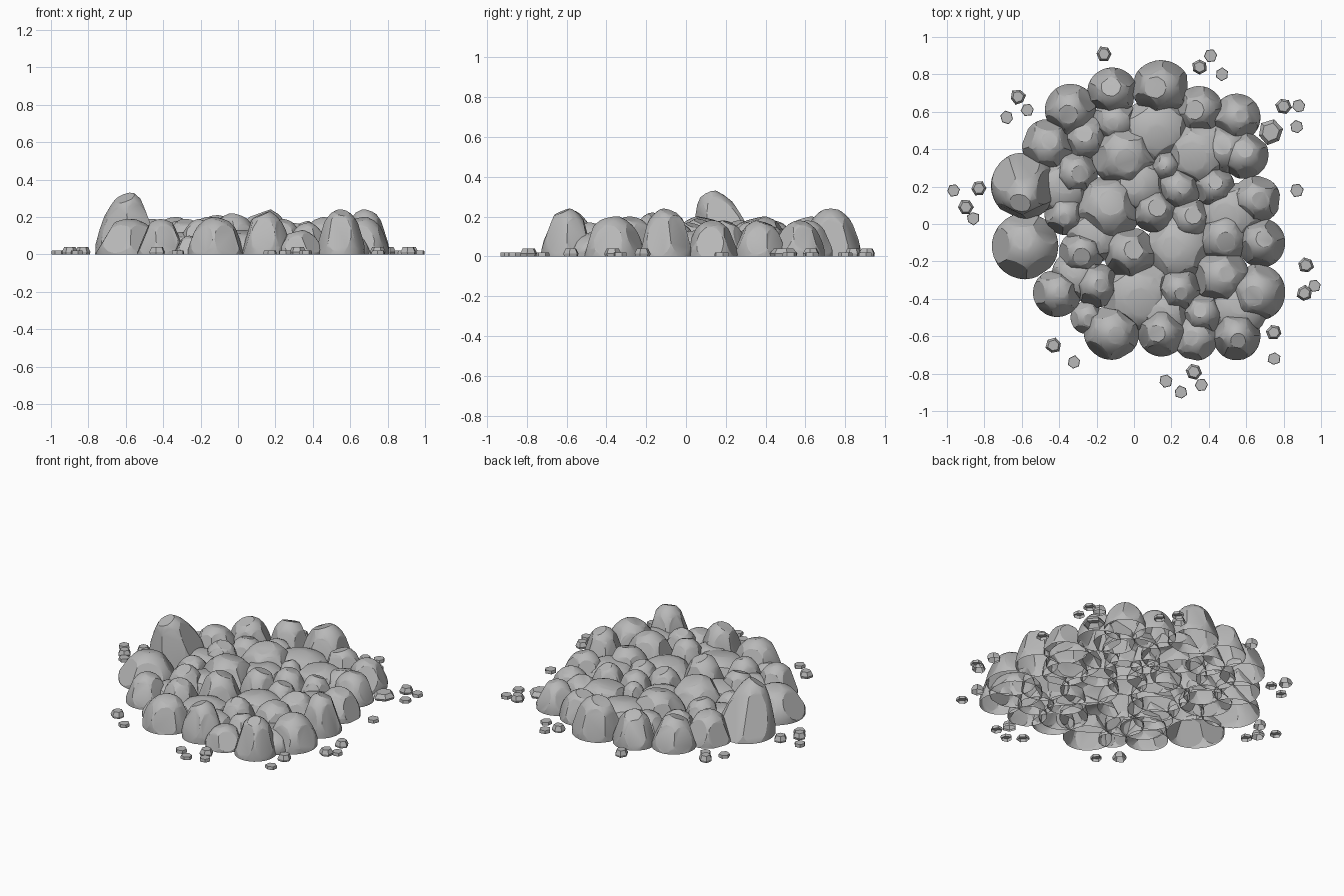
import bpy, bmesh, math, random
from mathutils import Vector

cube = bpy.data.objects.get("Cube")
if cube:
    bpy.data.objects.remove(cube, do_unlink=True)

random.seed(4)

stone = bpy.data.materials.new("grey stone")
stone.use_nodes = True
stone.diffuse_color = (0.48, 0.48, 0.48, 1)
stone.node_tree.nodes["Principled BSDF"].inputs["Base Color"].default_value = stone.diffuse_color


def add_object(name, bm, smooth_angle):
    """Turn a bmesh into a named stone object."""
    bmesh.ops.recalc_face_normals(bm, faces=bm.faces)
    mesh = bpy.data.meshes.new(name)
    bm.to_mesh(mesh)
    bm.free()
    mesh.materials.append(stone)
    obj = bpy.data.objects.new(name, mesh)
    bpy.context.collection.objects.link(obj)
    bpy.ops.object.select_all(action="DESELECT")
    obj.select_set(True)
    bpy.context.view_layer.objects.active = obj
    bpy.ops.object.shade_smooth_by_angle(angle=math.radians(smooth_angle))


def chop(bm, normal, distance):
    """Slice a flat facet off a stone and close the cut."""
    cut = bmesh.ops.bisect_plane(
        bm, geom=bm.verts[:] + bm.edges[:] + bm.faces[:],
        plane_co=normal * distance, plane_no=normal, clear_outer=True)
    edges = [e for e in cut["geom_cut"] if isinstance(e, bmesh.types.BMEdge)]
    if edges:
        bmesh.ops.contextual_create(bm, geom=edges)


def boulder(name, x, y, radius, height, taper=0.14, lean=0.0):
    """Chipped dome, open underneath, fitted to its footprint and height."""
    bm = bmesh.new()
    bmesh.ops.create_icosphere(bm, subdivisions=3, radius=1)
    # flat chips around the sides, then a gently sloping one on top
    turn = random.uniform(0, math.tau)
    sides = random.choice((5, 6))
    for i in range(sides):
        a = turn + (i + random.uniform(-0.2, 0.2)) * math.tau / sides
        side = Vector((math.cos(a), math.sin(a), random.uniform(0.2, 0.5)))
        chop(bm, side.normalized(), random.uniform(0.82, 0.88))
    a = random.uniform(0, math.tau)
    top = Vector((math.cos(a) * 0.25, math.sin(a) * 0.25, 1))
    chop(bm, top.normalized(), random.uniform(0.88, 0.95))
    # remove the buried part, keeping a slight undercut
    bmesh.ops.bisect_plane(
        bm, geom=bm.verts[:] + bm.edges[:] + bm.faces[:],
        plane_co=(0, 0, -0.2), plane_no=(0, 0, -1), clear_outer=True)
    # fit to size
    fits = []
    for axis, (centre, size) in enumerate(((0, 2 * radius), (0, 2 * radius), (height / 2, height))):
        values = [v.co[axis] for v in bm.verts]
        low, high = min(values), max(values)
        fits.append(((low + high) / 2, size / (high - low), centre))
    # narrow towards the top, lean along y and move into place
    for v in bm.verts:
        px, py, pz = [(c - mid) * scale + centre for c, (mid, scale, centre) in zip(v.co, fits)]
        rise = pz / height
        narrow = 1 - taper * rise
        v.co = (x + px * narrow, y + py * narrow + lean * rise ** 2, pz)
    add_object(name, bm, 24)


def pebble(name, x, y, radius, tall):
    """Small six-sided stone, open underneath, with a narrower flat top."""
    bm = bmesh.new()
    turn = random.uniform(0, math.tau)
    wobble = [random.uniform(0.88, 1.05) for _ in range(6)]
    profile = ((0.92, 0), (1, 0.014), (0.7, 0.04)) if tall else ((1, 0), (1, 0.012), (0.93, 0.02))
    rings = []
    for width, z in profile:
        rings.append([bm.verts.new((x + math.cos(turn + i * math.tau / 6) * radius * width * w,
                                    y + math.sin(turn + i * math.tau / 6) * radius * width * w, z))
                      for i, w in enumerate(wobble)])
    for lower, upper in zip(rings, rings[1:]):
        for i in range(6):
            j = (i + 1) % 6
            bm.faces.new((lower[i], lower[j], upper[j], upper[i]))
    bm.faces.new(rings[-1])
    add_object(name, bm, 20)


# x, y, radius, height of the stones around the rim
rim = [
    (-.58, -.12, .18, .19), (-.46, .42, .14, .19), (-.34, .61, .14, .2),
    (-.12, .71, .13, .21), (.14, .73, .15, .24), (.35, .61, .13, .18), (.55, .57, .13, .18),
    (.59, .37, .13, .18), (.65, .13, .13, .18), (.68, -.1, .13, .24), (.66, -.36, .15, .2),
    (.55, -.6, .13, .24), (.33, -.61, .12, .13), (.15, -.58, .13, .23), (-.12, -.58, .15, .2),
    (-.41, -.37, .13, .19), (-.25, -.5, .09, .1),
]
# x, y, radius, height of the stones filling the middle
middle = [
    (-.2, -.33, .12, .19), (.24, -.35, .12, .19), (.47, -.28, .15, .2),
    (.37, -.48, .11, .17), (-.28, -.15, .12, .19), (-.02, -.16, .14, .22),
    (-.14, .08, .18, .2), (-.05, .37, .18, .2), (-.31, .27, .12, .18), (-.37, .05, .11, .15),
    (.11, .07, .12, .19), (.24, .19, .12, .18), (.43, .2, .11, .18),
    (.48, -.07, .14, .18), (.3, .03, .11, .17), (.17, .31, .09, .17),
    (-.26, .46, .12, .15), (-.1, .55, .12, .14), (.49, .4, .13, .16),
]
# x, y, radius, height of the broad low slabs between them
slabs = [
    (.02, -.38, .19, .13), (.24, -.13, .18, .14), (.34, .38, .18, .15), (.11, .5, .19, .14),
    (.02, .22, .16, .14), (-.2, -.05, .16, .13), (.52, .05, .17, .13), (-.4, .2, .16, .12),
    (.55, -.45, .16, .12), (-.3, -.27, .14, .12), (.15, -.48, .15, .12),
]
boulder("peak_boulder", -.59, .2, .18, .33, taper=0.3, lean=-0.08)
for kind, stones, taper in (("rim_boulder", rim, 0.14), ("middle_boulder", middle, 0.14), ("slab", slabs, 0.05)):
    for i, stone_data in enumerate(stones):
        boulder(f"{kind}_{i}", *stone_data, taper=taper)

# loose pebbles scattered round the pile
tall_pebbles = [
    (-.83, .19), (-.9, .09), (-.62, .68), (-.16, .91), (.35, .84), (.8, .63),
    (.92, -.22), (.91, -.37), (.75, -.58), (.32, -.79), (-.43, -.65),
]
flat_pebbles = [
    (-.965, .18), (-.86, .03), (-.68, .57), (-.57, .61), (.41, .9), (.47, .8), (.88, .63), (.87, .52),
    (.87, .18), (.965, -.33), (.75, -.72), (.36, -.86), (.25, -.9), (.17, -.84), (-.32, -.74),
]
for i, (x, y) in enumerate(tall_pebbles):
    pebble(f"tall_pebble_{i}", x, y, 0.044, True)
for i, (x, y) in enumerate(flat_pebbles):
    pebble(f"flat_pebble_{i}", x, y, 0.037, False)
pebble("large_pebble", 0.73, 0.49, 0.07, True)
